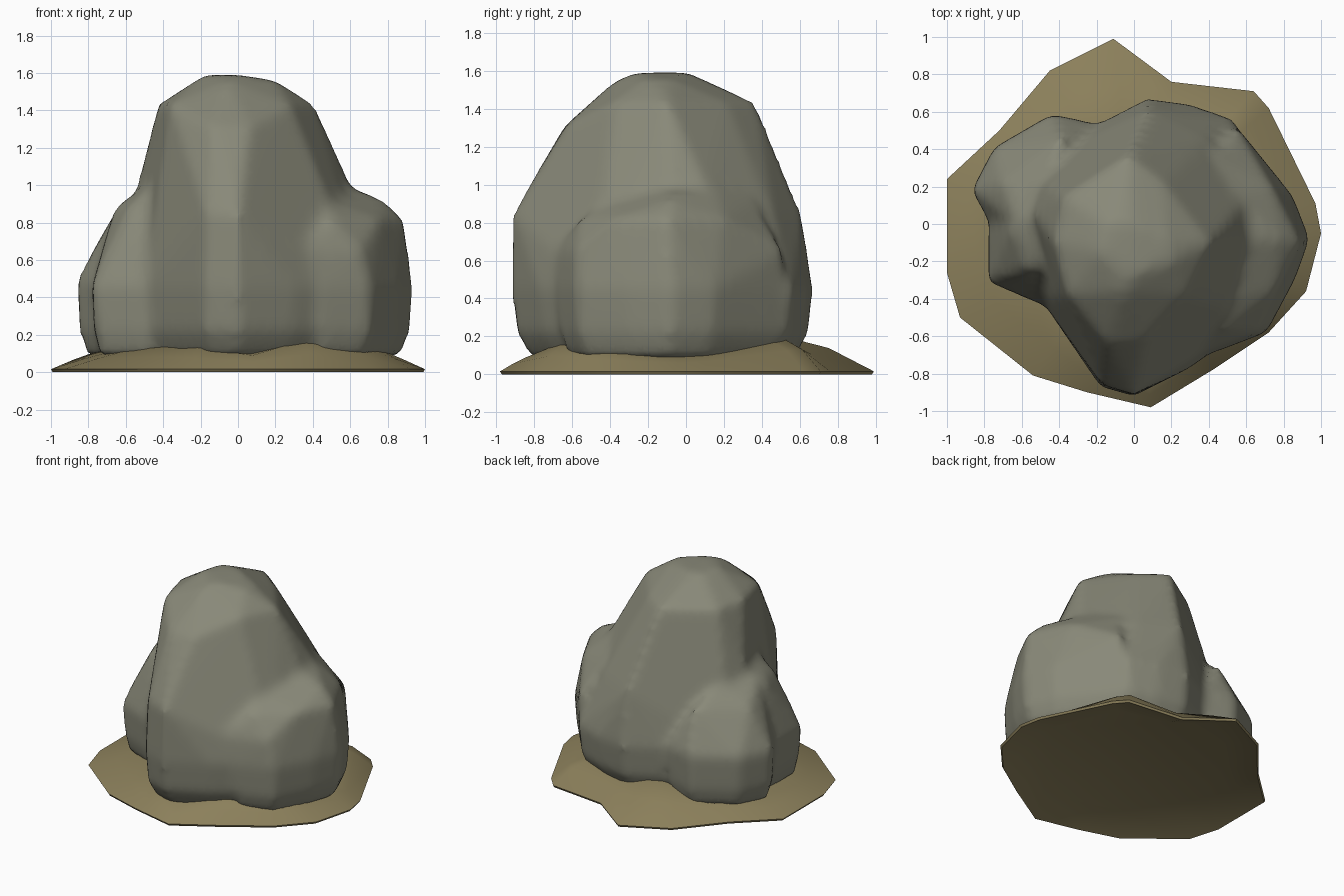
import bpy, bmesh, math

if "Cube" in bpy.data.objects:
    bpy.data.objects.remove(bpy.data.objects["Cube"])

def material(name, rgb):
    m = bpy.data.materials.new(name)
    m.diffuse_color = (*rgb, 1)
    m.use_nodes = True
    m.node_tree.nodes["Principled BSDF"].inputs["Base Color"].default_value = m.diffuse_color
    return m

grey = material("grey stone", (0.25, 0.25, 0.19))
sand = material("sandy soil", (0.26, 0.215, 0.105))

def make(name, bm, mat):
    bmesh.ops.recalc_face_normals(bm, faces=bm.faces[:])
    me = bpy.data.meshes.new(name)
    bm.to_mesh(me)
    bm.free()
    me.materials.append(mat)
    for p in me.polygons:
        p.use_smooth = True
    ob = bpy.data.objects.new(name, me)
    bpy.context.collection.objects.link(ob)
    return ob

def add_hull(target, layers, foot):
    """Chiselled lump: convex hull of layered points; the last layer is repeated
    smaller at the ground, drawn in toward the point foot."""
    b = bmesh.new()
    for z, pts in layers:
        for x, y in pts:
            b.verts.new((x, y, z))
    for z, s in ((0.22, 0.97), (0.085, 0.87)):
        for x, y in layers[-1][1]:
            b.verts.new((foot[0] + (x - foot[0]) * s, foot[1] + (y - foot[1]) * s, z))
    r = bmesh.ops.convex_hull(b, input=b.verts[:])
    junk = {v for v in r["geom_interior"] if isinstance(v, bmesh.types.BMVert)}
    bmesh.ops.delete(b, geom=list(junk), context='VERTS')
    tmp = bpy.data.meshes.new("tmp")
    b.to_mesh(tmp)
    b.free()
    target.from_mesh(tmp)
    bpy.data.meshes.remove(tmp)

rock = bmesh.new()
# tall central mass
add_hull(rock, [
    (1.59, [(-.18, -.15), (0, -.27), (-.02, .01), (-.14, 0)]),
    (1.56, [(.2, -.2), (.18, -.08), (-.05, -.36)]),
    (1.43, [(-.43, -.1), (-.37, .15), (-.03, .37), (.16, .22), (.41, -.1), (.28, -.38), (-.36, -.38)]),
    (1.31, [(-.14, -.64), (.06, -.63)]),
    (1.00, [(.58, .1), (.6, -.08), (-.54, .05), (.36, .36)]),
    (0.85, [(0, -.91), (-.17, -.86), (.08, .61), (.38, .46)]),
    (0.45, [(.07, .67), (.3, .64), (.53, .56), (.68, .28), (.68, -.5), (.3, -.77),
            (0, -.92), (-.18, -.87), (-.5, -.4), (-.6, .3), (-.2, .53)]),
], (0, -.1))
# right shoulder, wrapping round to the back
add_hull(rock, [
    (0.99, [(.55, .15), (.6, -.08)]),
    (0.92, [(.78, -.08), (.48, -.4), (.43, .36)]),
    (0.82, [(.89, -.1), (.74, .2), (.5, -.56), (.76, -.36)]),
    (0.65, [(.55, .52), (.35, -.69), (.66, -.58)]),
    (0.45, [(.94, -.08), (.86, -.3), (.71, -.58), (.45, -.68), (.85, .15), (.69, .3), (.53, .54)]),
], (.4, -.2))
# left rear lump
add_hull(rock, [
    (0.92, [(-.62, .0), (-.45, .25)]),
    (0.78, [(-.7, .22), (-.38, .46)]),
    (0.48, [(-.87, .18), (-.75, .41), (-.44, .59), (-.22, .54), (-.74, -.05), (-.3, -.1)]),
], (-.4, .2))
# left front lump
add_hull(rock, [
    (1.00, [(-.5, .08), (-.45, -.22)]),
    (0.88, [(-.66, -.03), (-.58, -.25)]),
    (0.46, [(-.78, -.31), (-.78, -.04), (-.76, .1), (-.5, -.43), (-.3, .3), (-.1, -.3)]),
], (-.4, -.1))
ob = make("boulder", rock, grey)
rm = ob.modifiers.new("fuse", 'REMESH')
rm.mode = 'VOXEL'
rm.voxel_size = 0.035
rm.use_smooth_shade = True
sm = ob.modifiers.new("weather", 'SMOOTH')
sm.factor = 0.5
sm.iterations = 5

# soil skirt: rim x, rim y, inner ring scale, inner ring height
rim = [(-.11, .99, .52, .2), (.2, .76, .74, .15), (.64, .71, .72, .19), (.72, .62, .72, .18),
       (.97, .11, .78, .11), (1, -.05, .8, .10), (.92, -.36, .83, .12), (.72, -.58, .87, .15),
       (.42, -.78, .83, .17), (.09, -.98, .86, .09), (-.25, -.9, .82, .13), (-.54, -.81, .62, .14),
       (-.93, -.5, .62, .12), (-1, -.26, .68, .11), (-1, .24, .76, .11), (-.72, .5, .8, .14),
       (-.45, .82, .62, .17)]
b = bmesh.new()
# rings from the hollow underside, round the thin rim, up to the boulder
rings = [[b.verts.new((x * .74, y * .74, .08)) for x, y, s, h in rim],
         [b.verts.new((x * .99, y * .99, 0)) for x, y, s, h in rim],
         [b.verts.new((x, y, .016)) for x, y, s, h in rim],
         [b.verts.new((x * (1 + s) / 2, y * (1 + s) / 2,
                       .02 + (h - .02) * (.66 if y > .6 else .52))) for x, y, s, h in rim],
         [b.verts.new((x * s, y * s, h)) for x, y, s, h in rim]]
n = len(rim)
for lo, hi in zip(rings, rings[1:]):
    for i in range(n):
        j = (i + 1) % n
        b.faces.new((lo[i], lo[j], hi[j], hi[i]))
b.faces.new(rings[0])
top = b.verts.new((0, -.05, .18))
for i in range(n):
    b.faces.new((rings[-1][i], rings[-1][(i + 1) % n], top))
skirt = make("soil_skirt", b, sand)
bpy.context.view_layer.objects.active = skirt
skirt.select_set(True)
bpy.ops.object.shade_smooth_by_angle(angle=math.radians(40))
